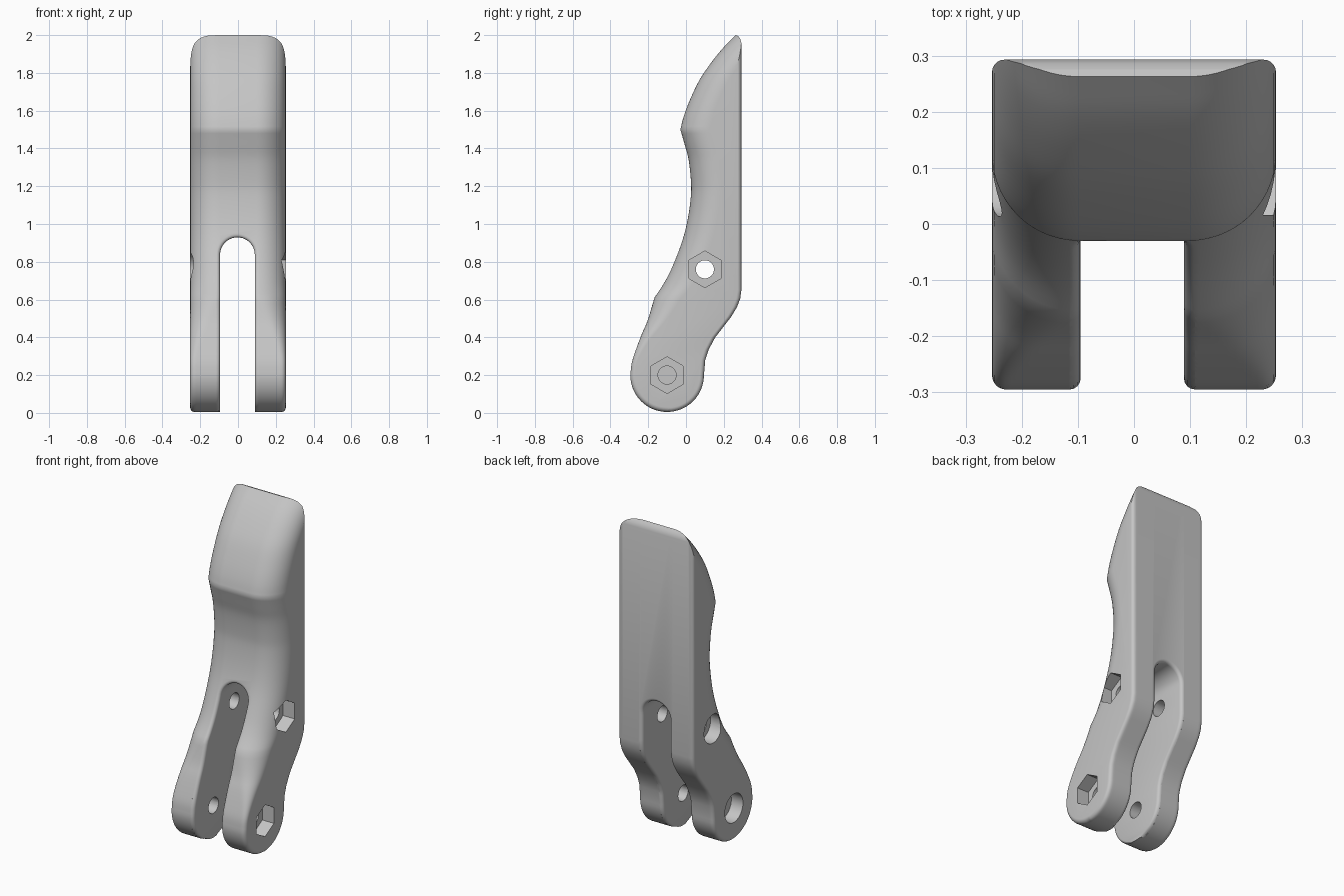
import bpy, bmesh, math
from mathutils import Vector

if "Cube" in bpy.data.objects:
    bpy.data.objects.remove(bpy.data.objects["Cube"], do_unlink=True)

W = 0.253                               # half width
PIVOT, R_END = Vector((-0.1, 0.2)), 0.195
KNUCKLE = Vector((0.1, 0.76))

grey = bpy.data.materials.new("grey plastic")
grey.use_nodes = True
grey.diffuse_color = (0.56, 0.56, 0.56, 1)
grey.node_tree.nodes["Principled BSDF"].inputs["Base Color"].default_value = (0.56, 0.56, 0.56, 1)


def spline(pts, n=4):
    """Smooth curve through the points."""
    p = [Vector(q) for q in pts]
    p = [2 * p[0] - p[1]] + p + [2 * p[-1] - p[-2]]
    out = []
    for a, b, c, d in zip(p, p[1:], p[2:], p[3:]):
        for i in range(n):
            t = i / n
            out.append(0.5 * (2 * b + (c - a) * t + (2 * a - 5 * b + 4 * c - d) * t * t
                              + (3 * b - a - 3 * c + d) * t ** 3))
    return out + [p[-2]]


def end_arc(a0, a1, n=14):
    """Arc of the rounded lower end, without its last point."""
    return [PIVOT + R_END * Vector((math.cos(a), math.sin(a)))
            for a in (math.radians(a0 + (a1 - a0) * i / n) for i in range(n))]


def loft(name, rings):
    """Closed solid through rings of equal length."""
    bm = bmesh.new()
    rows = [[bm.verts.new(co) for co in ring] for ring in rings]
    n = len(rows[0])
    for a, b in zip(rows, rows[1:]):
        for i in range(n):
            j = (i + 1) % n
            bm.faces.new((a[i], a[j], b[j], b[i]))
    bm.faces.new(rows[0])
    bm.faces.new(rows[-1])
    bmesh.ops.recalc_face_normals(bm, faces=bm.faces)
    me = bpy.data.meshes.new(name)
    bm.to_mesh(me)
    bm.free()
    me.materials.append(grey)
    ob = bpy.data.objects.new(name, me)
    bpy.context.collection.objects.link(ob)
    return ob


def combine(target, tool, operation):
    """Apply a boolean and discard the tool."""
    mod = target.modifiers.new("cut", 'BOOLEAN')
    mod.operation, mod.solver, mod.object = operation, 'EXACT', tool
    graph = bpy.context.evaluated_depsgraph_get()
    me = bpy.data.meshes.new_from_object(target.evaluated_get(graph))
    target.modifiers.clear()
    target.data = me
    bpy.data.objects.remove(tool, do_unlink=True)


def rounded_slices(curve, closing, radius, side, xs):
    """Slices across the width, pulled inward near both sides."""
    rings = []
    for x in xs:
        ring = []
        for p in curve:
            r = radius(p.y)
            t = min(1, max(0, (abs(x) - (W - r)) / r))
            d = r * (1 - math.sqrt(1 - t * t))
            way = (PIVOT - p).normalized() if p.y < PIVOT.y else Vector((side, 0))
            q = p + way * d
            ring.append((x, q.x, q.y))
        rings.append(ring + [(x, y, z) for y, z in closing])
    return rings


def front_radius(z):
    t = min(1, max(0, (z - 0.25) / 0.45))
    return 0.025 + 0.13 * t * t * (3 - 2 * t)


# Front outline: rounded end, hollow inner curve, then the fingertip pad
front = end_arc(270, 180)
front += spline([(-0.295, 0.2), (-0.287, 0.265), (-0.265, 0.335), (-0.235, 0.415),
                 (-0.203, 0.49), (-0.167, 0.61)])
front += spline([(-0.167, 0.61), (-0.115, 0.69), (-0.072, 0.775), (-0.02, 0.91),
                 (0.01, 1.03), (0.026, 1.15), (0.026, 1.23), (0.014, 1.34),
                 (-0.007, 1.42), (-0.03, 1.5)])[1:]
front += spline([(-0.03, 1.5), (-0.012, 1.57), (0.02, 1.655), (0.07, 1.76), (0.13, 1.85),
                 (0.19, 1.925), (0.245, 1.982), (0.31, 2.045), (0.45, 2.17)])[1:]

# Back outline: blunt tip, straight back, heel, rounded end
back = [Vector(p) for p in [(0.262, 2.0), (0.275, 1.996), (0.286, 1.983), (0.293, 1.96),
                            (0.293, 0.65), (0.287, 0.605), (0.27, 0.56), (0.24, 0.51),
                            (0.155, 0.4), (0.12, 0.335), (0.102, 0.28)]]
back += end_arc(0, -90) + [PIVOT - Vector((0, R_END))]

# Body: back half trimmed by the rounded front half
steps = [W - 0.155 * (1 - math.sin(math.pi / 2 * i / 14)) for i in range(15)]
xs = [-x for x in reversed(steps)] + steps
finger = loft("finger_segment", rounded_slices(
    back, [(-1, -0.3), (-1, 2.0)], lambda z: 0.022, -1, xs))
front_half = loft("front_half", rounded_slices(
    front, [(1, 2.17), (1, -0.3)], front_radius, 1, [-0.3] + xs + [0.3]))
combine(finger, front_half, 'INTERSECT')


def depth_at(curve, z):
    """Outline depth at a height."""
    pts = sorted(curve, key=lambda p: p.y)
    for a, b in zip(pts, pts[1:]):
        if a.y <= z <= b.y and b.y > a.y:
            return a.x + (b.x - a.x) * (z - a.y) / (b.y - a.y)
    return pts[0].x


# Slot between the two arms, with softened rims front and back
SLOT_X, SLOT_R, SLOT_Z = -0.003, 0.092, 0.837
levels = [-0.1 + (SLOT_Z + 0.1) * i / 50 for i in range(50)]
path = [(-SLOT_R, z, -1, 0) for z in levels]
for i in range(21):
    a = math.pi * (1 - i / 20)
    path.append((SLOT_R * math.cos(a), SLOT_Z + SLOT_R * math.sin(a), math.cos(a), math.sin(a)))
path += [(SLOT_R, z, 1, 0) for z in reversed(levels)]
SOFT = 0.02


def slot_ring(place, flare):
    ring = []
    for x, z, nx, nz in path:
        zz = z + nz * flare
        f, b = depth_at(front, zz), depth_at(back, zz)
        mid, half = (f + b) / 2, max((b - f) / 2, 0.03)
        ring.append((SLOT_X + x + nx * flare, place(mid, half), zz))
    return ring


rim = [(SOFT * (1 - math.cos(a)), SOFT * (1 - math.sin(a)))
       for a in (math.pi / 2 * i / 4 for i in range(5))]
rings = [slot_ring(lambda m, h: -1, SOFT)]
rings += [slot_ring(lambda m, h, d=d: m - h + d, e) for d, e in rim]
rings += [slot_ring(lambda m, h, d=d: m + h - d, e) for d, e in reversed(rim)]
rings += [slot_ring(lambda m, h: 1, SOFT)]
combine(finger, loft("slot", rings), 'DIFFERENCE')


def bore(centre, radius, sides, x0, x1):
    """Prism cut along the width, one corner pointing up."""
    angles = [math.pi / 2 + math.tau * i / sides for i in range(sides)]
    tool = loft("bore", [[(x, centre.x + radius * math.cos(a), centre.y + radius * math.sin(a))
                          for a in angles] for x in (x0, x1)])
    combine(finger, tool, 'DIFFERENCE')


# Pin holes with a nut pocket on one side and a round recess on the other
for centre in (PIVOT, KNUCKLE):
    bore(centre, 0.048, 32, -0.5, 0.5)
    bore(centre, 0.097, 6, 0.175, 0.5)
    bore(centre, 0.087, 32, -0.5, -0.175)

finger.data.shade_smooth()
finger.data.set_sharp_from_angle(angle=math.radians(32))
